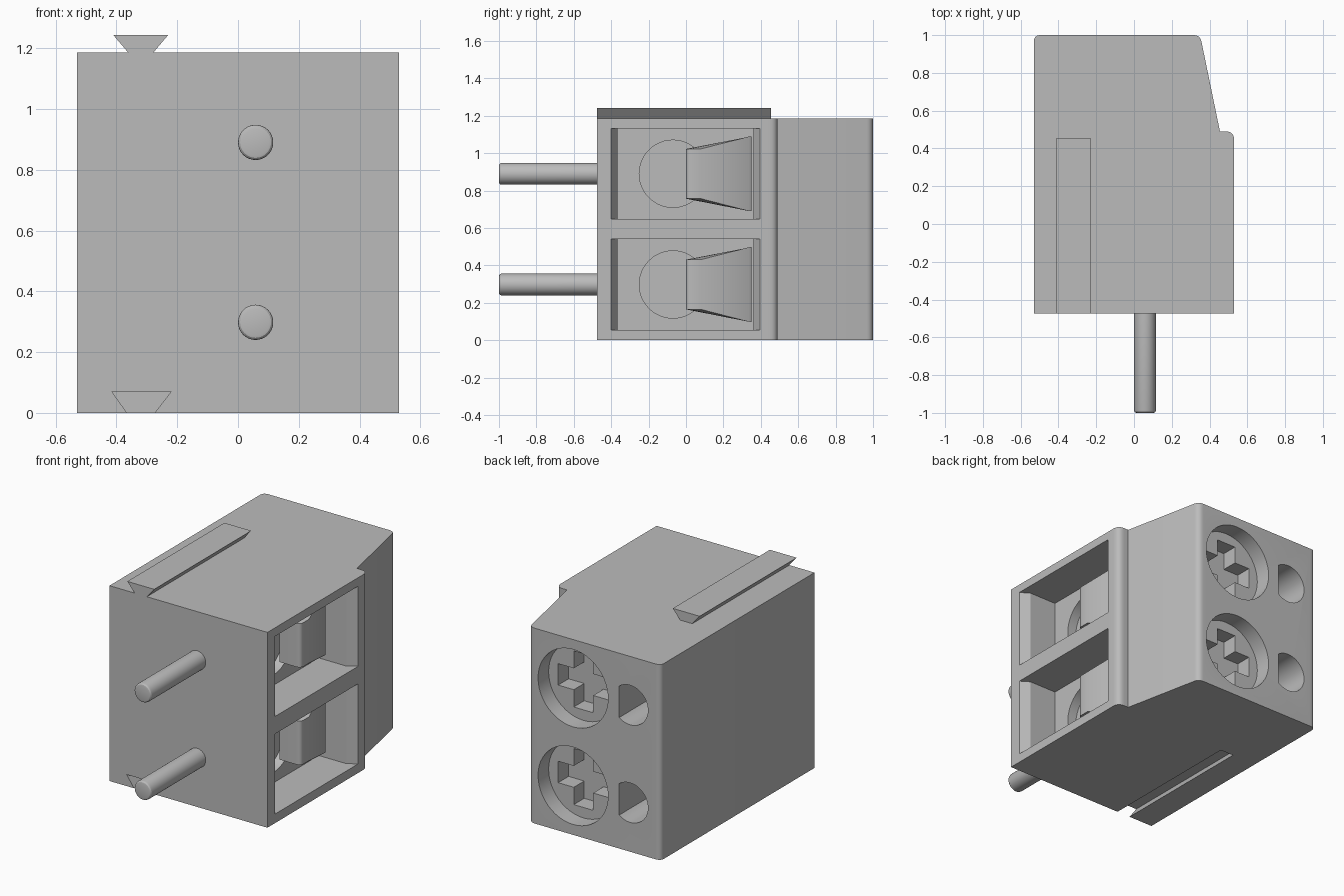
import bpy, bmesh, math
from mathutils import Vector

old = bpy.data.objects.get("Cube")
if old:
    bpy.data.objects.remove(old, do_unlink=True)

grey = bpy.data.materials.new("plain grey")
grey.use_nodes = True
COLOUR = (0.5, 0.5, 0.5, 1)
grey.diffuse_color = COLOUR
grey.node_tree.nodes["Principled BSDF"].inputs["Base Color"].default_value = COLOUR

PLACE = {"x": lambda a, b, h: (h, a, b),
         "y": lambda a, b, h: (a, h, b),
         "z": lambda a, b, h: (a, b, h)}


def prism(name, profile, axis, lo, hi):
    """Extrude a flat profile along an axis."""
    bm = bmesh.new()
    ends = [[bm.verts.new(PLACE[axis](a, b, h)) for a, b in profile] for h in (lo, hi)]
    n = len(profile)
    bm.faces.new(ends[0])
    bm.faces.new(ends[1][::-1])
    for i in range(n):
        j = (i + 1) % n
        bm.faces.new((ends[0][i], ends[1][i], ends[1][j], ends[0][j]))
    bmesh.ops.recalc_face_normals(bm, faces=bm.faces)
    mesh = bpy.data.meshes.new(name)
    bm.to_mesh(mesh)
    bm.free()
    mesh.materials.append(grey)
    obj = bpy.data.objects.new(name, mesh)
    bpy.context.collection.objects.link(obj)
    return obj


def circle(a, b, r, n=48):
    return [(a + r * math.cos(math.tau * i / n), b + r * math.sin(math.tau * i / n))
            for i in range(n)]


def rounded(points):
    """Points are (a, b, radius); corners with a radius become arcs."""
    out = []
    for i, (a, b, r) in enumerate(points):
        if not r:
            out.append((a, b))
            continue
        p = Vector((a, b))
        before = (Vector(points[i - 1][:2]) - p).normalized() * r
        after = (Vector(points[(i + 1) % len(points)][:2]) - p).normalized() * r
        for k in range(7):
            t = k / 6
            out.append(tuple(p + before * (1 - t) ** 2 + after * t ** 2))
    return out


def activate(obj):
    bpy.ops.object.select_all(action="DESELECT")
    obj.select_set(True)
    bpy.context.view_layer.objects.active = obj


def cut(target, cutter):
    cutter.hide_render = True
    mod = target.modifiers.new("cut", "BOOLEAN")
    mod.operation = "DIFFERENCE"
    mod.solver = "EXACT"
    mod.object = cutter
    activate(target)
    bpy.ops.object.modifier_apply(modifier=mod.name)
    bpy.data.objects.remove(cutter, do_unlink=True)


def smooth(obj):
    activate(obj)
    bpy.ops.object.shade_smooth_by_angle(angle=math.radians(25))


# Housing with a sloped shoulder and rounded rear corners
HEIGHT = 1.185
housing = prism("housing", rounded([
    (-0.53, -0.475, 0), (0.53, -0.475, 0), (0.53, 0.49, 0.045),
    (0.455, 0.49, 0), (0.35, 1.0, 0.035), (-0.53, 1.0, 0.035)]), "z", 0, HEIGHT)

# Dovetail groove underneath, matching rail on top
cut(housing, prism("groove_cutter", [(-0.358, -0.01), (-0.282, -0.01), (-0.22, 0.07),
                                     (-0.415, 0.07)], "y", -0.5, 0.455))
prism("dovetail_rail", [(-0.36, HEIGHT - 0.001), (-0.28, HEIGHT - 0.001),
                        (-0.23, 1.243), (-0.41, 1.243)], "y", -0.475, 0.455)

SCREW_X, FLOOR_X = 0.058, 0.29
for label, z in (("lower", 0.298), ("upper", 0.89)):
    # Side window with flared ends, and the wire hole in its floor
    cut(housing, prism("window_cutter", [
        (0.56, -0.42), (0.475, -0.365), (FLOOR_X, -0.365),
        (FLOOR_X, 0.36), (0.475, 0.36), (0.56, 0.415)], "z", z - 0.243, z + 0.243))
    cut(housing, prism("wire_hole_cutter", circle(-0.07, z, 0.18), "x", 0.23, 0.4))

    # Screw well and flat-sided test hole at the rear
    cut(housing, prism("well_cutter", circle(SCREW_X, z, 0.235), "y", 0.78, 1.1))
    test_hole = [(max(-1, a), b) for a, b in circle(-0.325, z, 0.12) if a < -0.242]
    cut(housing, prism("test_hole_cutter", test_hole, "y", 0.6, 1.1))

    # Screw head with a cross slot
    screw = prism(label + "_screw", circle(SCREW_X, z, 0.234), "y", 0.77, 0.9)
    arm, half = 0.17, 0.065
    cross = []
    for k in range(4):
        c, s = round(math.cos(k * math.pi / 2)), round(math.sin(k * math.pi / 2))
        for a, b in ((half, -half), (arm, -half), (arm, half)):
            cross.append((SCREW_X + a * c - b * s, z + a * s + b * c))
    cut(screw, prism("cross_cutter", cross, "y", 0.8, 1.0))
    smooth(screw)

    # Wire guard: bent flap that widens toward the rear
    guard = prism(label + "_wire_guard", rounded([
        (FLOOR_X - 0.01, 0, 0), (0.42, 0, 0.03), (0.42, 0.08, 0),
        (0.352, 0.335, 0), (0.34, 0.35, 0), (FLOOR_X - 0.01, 0.35, 0)]), "z", -1, 1)
    for v in guard.data.vertices:
        spread = min(max((v.co.y - 0.08) / 0.26, 0), 1)
        v.co.z = z + v.co.z * (0.133 + 0.067 * spread)
    smooth(guard)

    # Solder pin with a rounded tip
    pin = prism(label + "_pin", circle(SCREW_X, z, 0.058, 32), "y", -1, -0.46)
    bm = bmesh.new()
    bm.from_mesh(pin.data)
    tip = [e for e in bm.edges if all(v.co.y < -0.99 for v in e.verts)]
    bmesh.ops.bevel(bm, geom=tip, offset=0.014, segments=3, affect="EDGES", profile=0.5)
    bm.to_mesh(pin.data)
    bm.free()
    smooth(pin)

smooth(housing)
